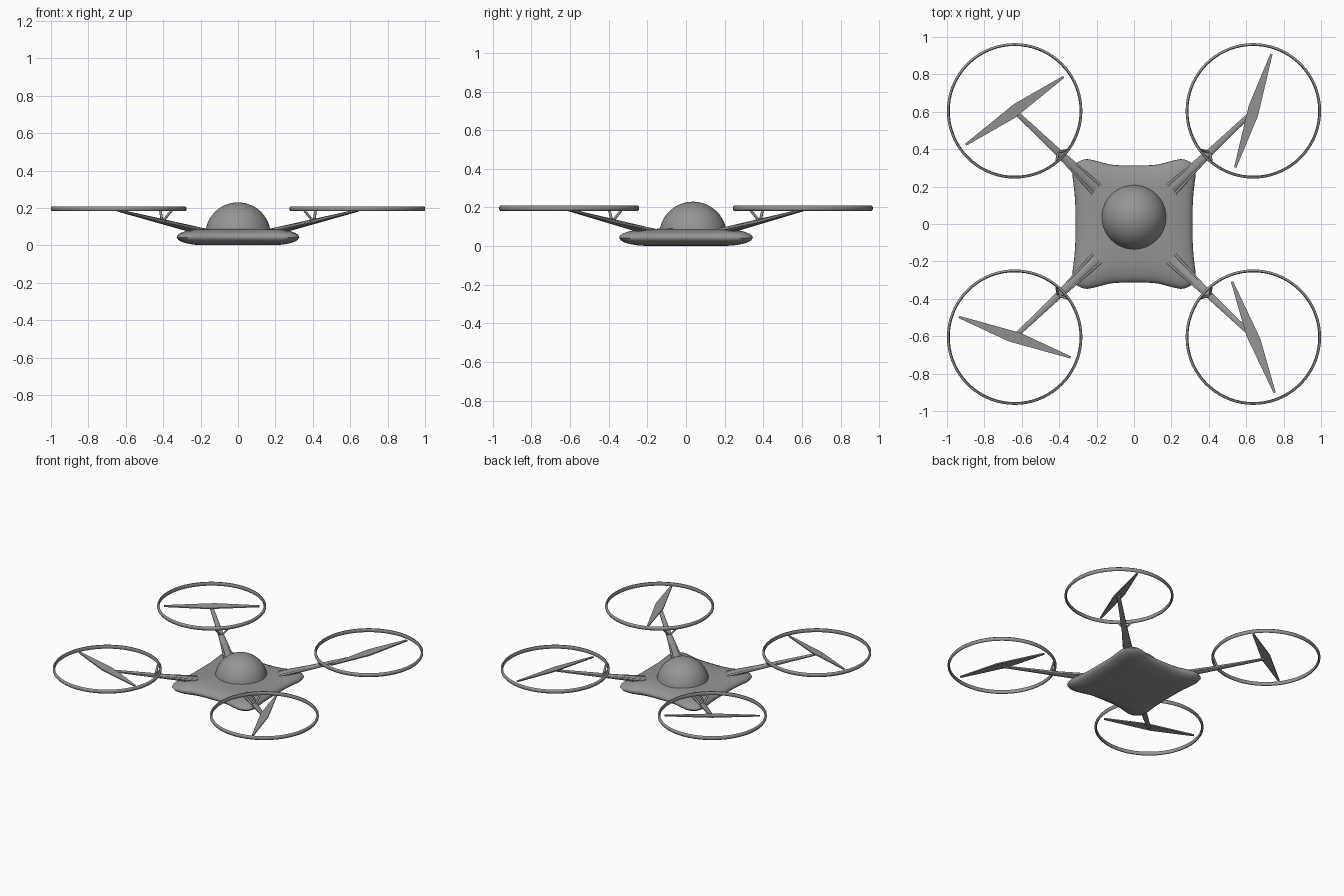
import bpy, bmesh, math
from mathutils import Vector

if "Cube" in bpy.data.objects:
    bpy.data.objects.remove(bpy.data.objects["Cube"])

grey = bpy.data.materials.new("dark_grey")
grey.diffuse_color = (.3, .3, .3, 1)
grey.use_nodes = True
grey.node_tree.nodes["Principled BSDF"].inputs["Base Color"].default_value = grey.diffuse_color


def make(name, verts, faces, smooth=None):
    bm = bmesh.new()
    vs = [bm.verts.new(v) for v in verts]
    for f in faces:
        bm.faces.new([vs[i] for i in f])
    bmesh.ops.recalc_face_normals(bm, faces=bm.faces)
    me = bpy.data.meshes.new(name)
    bm.to_mesh(me)
    bm.free()
    me.materials.append(grey)
    ob = bpy.data.objects.new(name, me)
    bpy.context.collection.objects.link(ob)
    if smooth:
        bpy.ops.object.select_all(action='DESELECT')
        ob.select_set(True)
        bpy.context.view_layer.objects.active = ob
        bpy.ops.object.shade_smooth_by_angle(angle=math.radians(smooth))
    return ob


def loft(name, loops, closed=False, smooth=None):
    """Skin equal-sized loops; cap the ends, or join last to first."""
    n, m = len(loops[0]), len(loops)
    faces = [(a * n + i, a * n + (i + 1) % n, b * n + (i + 1) % n, b * n + i)
             for a, b in ((k, (k + 1) % m) for k in range(m if closed else m - 1))
             for i in range(n)]
    if not closed:
        faces += [tuple(range(n)), tuple(range((m - 1) * n, m * n))]
    return make(name, [v for l in loops for v in l], faces, smooth)


def bar(name, a, b, size_a, size_b):
    """Tapered bar from a to b, sizes are (width, height)."""
    a, b = Vector(a), Vector(b)
    d = (b - a).normalized()
    side = d.cross(Vector((0, 0, 1))).normalized()
    up = side.cross(d)
    loops = [[p + side * s * w / 2 + up * t * h / 2
              for s, t in ((-1, -.5), (-.5, -1), (.5, -1), (1, -.5),
                           (1, .5), (.5, 1), (-.5, 1), (-1, .5))]
             for p, (w, h) in ((a, size_a), (b, size_b))]
    return loft(name, loops, smooth=50)


def spline(pts, steps):
    """Closed smooth curve through 2D points."""
    out, n = [], len(pts)
    for i in range(n):
        p0, p1, p2, p3 = (Vector(pts[(i + k) % n]) for k in (-1, 0, 1, 2))
        for s in range(steps):
            t = s / steps
            out.append(0.5 * (2 * p1 + (p2 - p0) * t + (2 * p0 - 5 * p1 + 4 * p2 - p3) * t * t
                              + (3 * p1 - p0 - 3 * p2 + p3) * t ** 3))
    return out


# Body: pillow with four bulged corners
q = [(.314, .1), (.322, .2), (.328, .265), (.312, .32), (.262, .346), (.2, .337), (.1, .315)]
outline = (q + [(-x, y) for x, y in reversed(q)] + [(-x, -y) for x, y in q]
           + [(x, -y) for x, y in reversed(q)])
outline = spline(outline, 4)
section = [(.05, .001), (.6, .001), (.72, .004), (.83, .010), (.92, .019), (.975, .030), (1, .043),
           (.985, .055), (.94, .066), (.86, .076), (.75, .084), (.6, .089), (.05, .092)]
loft("body", [[(p.x * s, p.y * s, z) for p in outline] for s, z in section], smooth=60)

# Dome on top of the body
N = 48
dome = [[(.175 * math.cos(e) * math.cos(2 * math.pi * i / N),
          .036 + .175 * math.cos(e) * math.sin(2 * math.pi * i / N),
          .055 + .175 * math.sin(e)) for i in range(N)]
        for e in (math.radians(89.5 * k / 16) for k in range(17))]
loft("dome", dome, smooth=60)

CX, CY, RZ = .638, .605, .196
ring_section = [(.347, -.006), (.351, -.013), (.357, -.013), (.362, -.006),
                (.362, .006), (.357, .013), (.351, .013), (.347, .006)]
rotors = [("back_right", 1, 1, 72.3), ("back_left", -1, 1, 34.7),
          ("front_left", -1, -1, -19.9), ("front_right", 1, -1, -69)]

for label, sx, sy, angle in rotors:
    def P(x, y, z):
        return (x * sx, y * sy, z)

    # Guard ring
    loops = []
    for k in range(72):
        t = 2 * math.pi * k / 72
        loops.append([(sx * CX + r * math.cos(t), sy * CY + r * math.sin(t), RZ + z)
                      for r, z in ring_section])
    loft("guard_ring_" + label, loops, closed=True, smooth=60)

    # Propeller: thin kite-shaped blade, lightly pitched
    ca, sa = math.cos(math.radians(angle)), math.sin(math.radians(angle))
    shape = [(-.318, -.006), (-.02, -.032), (.318, -.006), (.318, .006), (.02, .032), (-.318, .006)]
    loft("propeller_" + label,
         [[(sx * CX + u * ca - v * sa, sy * CY + u * sa + v * ca, RZ + .1 * v + dz)
           for u, v in shape] for dz in (-.004, .004)])

    # Arm rising from the body to the propeller hub
    bar("arm_" + label, P(.2, .19, .076), P(.64, .605, .187), (.05, .036), (.024, .012))

    # Side ribs sinking into the body where the arm meets it
    for o, side in ((-1, "inner"), (1, "outer")):
        bar(f"arm_rib_{side}_{label}", P(.2 + o * .021, .185 - o * .021, .083),
            P(.40 + o * .010, .38 - o * .010, .127), (.014, .016), (.012, .012))

    # V strut carrying the ring
    for da, side in ((-7.5, "a"), (7.5, "b")):
        t = math.atan2(-CY, -CX) + math.radians(da)
        bar(f"ring_strut_{side}_{label}", P(.405, .383, .125),
            P(CX + .353 * math.cos(t), CY + .353 * math.sin(t), .19), (.014, .014), (.012, .012))
